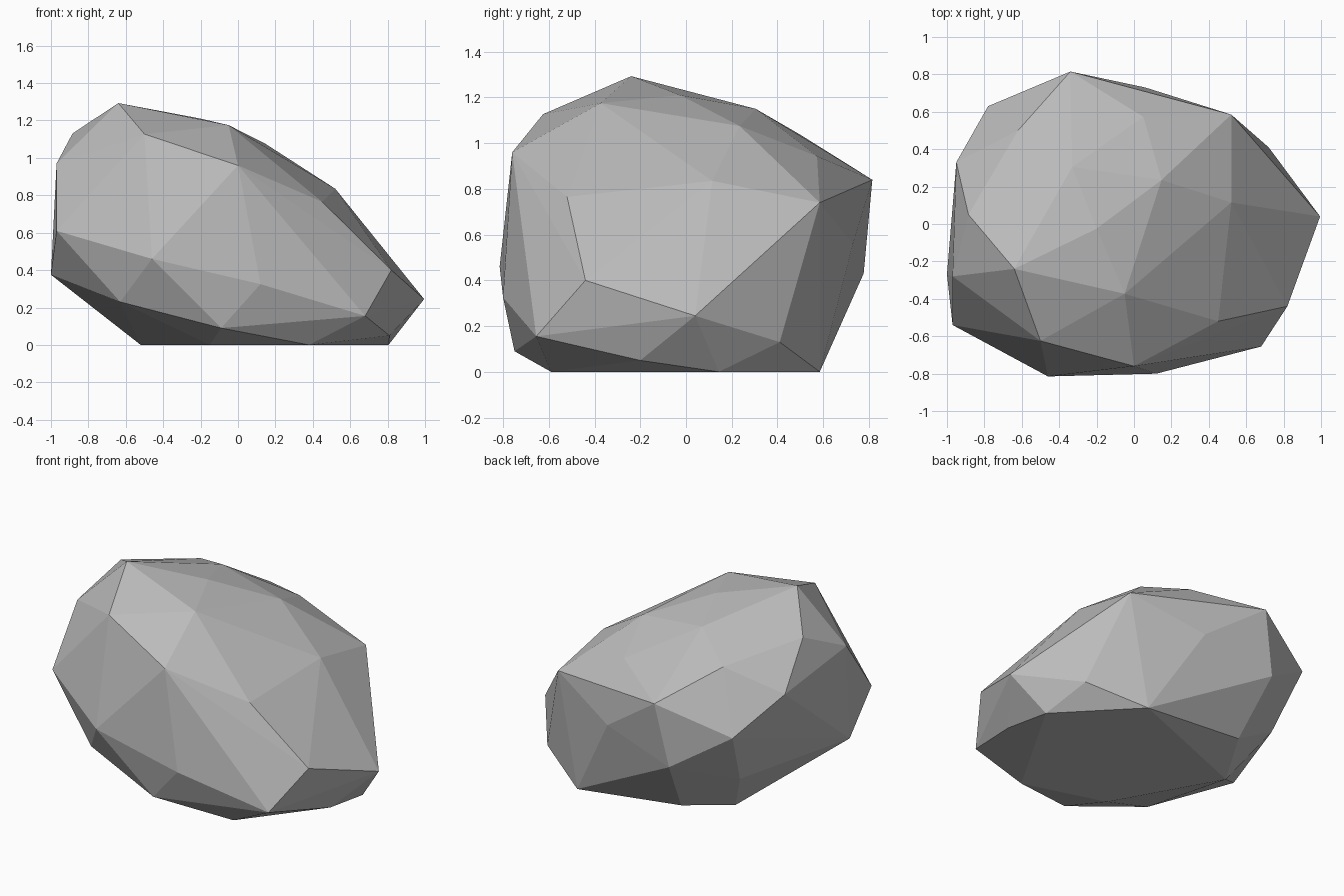
import bpy, bmesh

# Corner points of the boulder, grouped in rings from the flat base to the crown
base = [(.38, -.59, 0), (.805, .144, 0), (.38, .585, 0), (-.52, .23, 0), (-.15, -.43, 0)]
low = [(-.09, -.75, .09), (.81, -.20, .05), (.72, .41, .13), (-.35, .55, .075),
       (-.70, .44, .30), (-.63, -.625, .23), (.68, -.655, .155), (.995, .04, .245)]
middle = [(.12, -.80, .325), (.82, -.44, .40), (.06, .73, .56), (-.42, .777, .43),
          (-.78, .63, .66), (-1.0, -.27, .375), (-.97, -.54, .61), (-.46, -.815, .46)]
shoulder = [(0, -.76, .96), (.45, -.52, .765), (.52, .115, .835), (.52, .585, .74),
            (.05, .573, .943), (-.34, .815, .84), (-.95, .33, .88), (-.97, -.28, .97)]
crown = [(-.50, -.625, 1.127), (-.05, -.373, 1.175), (.147, .235, 1.075), (-.33, .305, 1.15),
         (-.62, .50, 1.037), (-.885, .05, 1.13), (-.64, -.24, 1.293), (-.20, -.025, 1.21)]

# Boulder: faceted hull around the rings
bm = bmesh.new()
for p in base + low + middle + shoulder + crown:
    bm.verts.new(p)
hull = bmesh.ops.convex_hull(bm, input=bm.verts)
loose = [v for v in bm.verts if not v.link_faces]
bmesh.ops.delete(bm, geom=loose, context='VERTS')
bmesh.ops.recalc_face_normals(bm, faces=bm.faces)

mesh = bpy.data.meshes.new("boulder")
bm.to_mesh(mesh)
bm.free()
boulder = bpy.data.objects.new("boulder", mesh)
bpy.context.collection.objects.link(boulder)

# Stone colour
stone = bpy.data.materials.new("stone grey")
stone.diffuse_color = (0.5, 0.5, 0.5, 1)
mesh.materials.append(stone)
